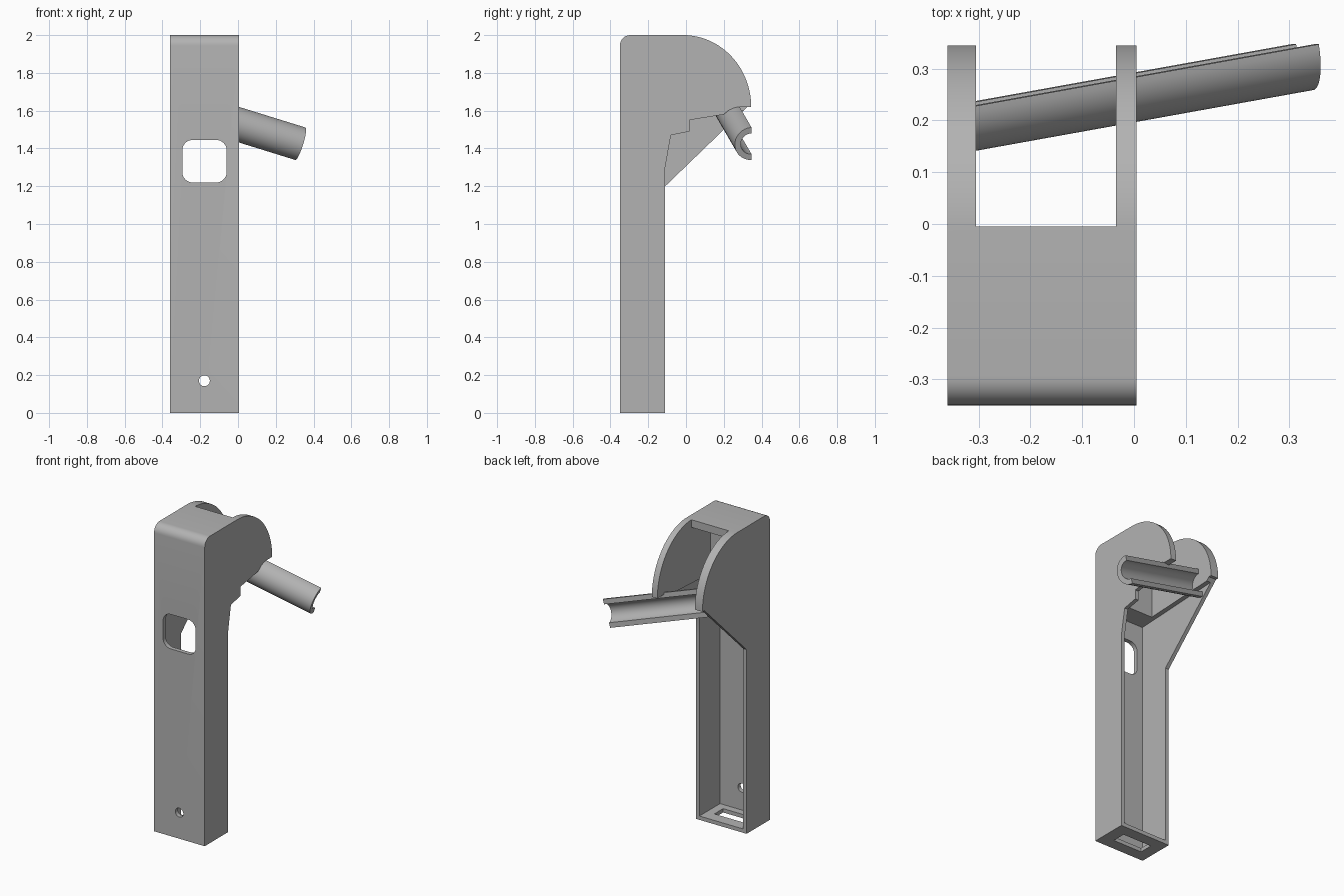
import bpy, bmesh, math
from mathutils import Vector

cube = bpy.data.objects.get("Cube")
if cube:
    bpy.data.objects.remove(cube, do_unlink=True)

grey = bpy.data.materials.new("plain_grey")
grey.use_nodes = True
grey.diffuse_color = (0.45, 0.45, 0.45, 1)
grey.node_tree.nodes["Principled BSDF"].inputs["Base Color"].default_value = (0.45, 0.45, 0.45, 1)


def finish(name, bm):
    bmesh.ops.recalc_face_normals(bm, faces=bm.faces)
    mesh = bpy.data.meshes.new(name)
    bm.to_mesh(mesh)
    bm.free()
    mesh.materials.append(grey)
    obj = bpy.data.objects.new(name, mesh)
    bpy.context.collection.objects.link(obj)
    return obj


def prism(name, loop, offset):
    """Extrude a closed loop of 3D points along an offset."""
    bm = bmesh.new()
    face = bm.faces.new([bm.verts.new(p) for p in loop])
    new = bmesh.ops.extrude_face_region(bm, geom=[face])["geom"]
    bmesh.ops.translate(bm, vec=offset, verts=[v for v in new if isinstance(v, bmesh.types.BMVert)])
    return finish(name, bm)


def side_prism(name, x0, x1, yz):
    return prism(name, [(x0, y, z) for y, z in yz], (x1 - x0, 0, 0))


def box(name, x0, x1, y0, y1, z0, z1):
    return side_prism(name, x0, x1, [(y0, z0), (y1, z0), (y1, z1), (y0, z1)])


def arc(cx, cy, rx, ry, a0, a1, n):
    angles = [math.radians(a0 + (a1 - a0) * i / n) for i in range(n + 1)]
    return [(cx + rx * math.cos(a), cy + ry * math.sin(a)) for a in angles]


def cut(obj, cutter):
    mod = obj.modifiers.new(cutter.name, "BOOLEAN")
    mod.operation = "DIFFERENCE"
    mod.solver = "EXACT"
    mod.object = cutter
    bpy.context.view_layer.objects.active = obj
    bpy.ops.object.modifier_apply(modifier=mod.name)
    bpy.data.objects.remove(cutter, do_unlink=True)


# Column with rounded head
outline = [(-0.35, 0), (-0.11, 0), (-0.11, 1.2), (0.325, 1.62)]
outline += arc(-0.015, 1.62, 0.36, 0.38, 0, 90, 28)
outline += arc(-0.295, 1.945, 0.055, 0.055, 90, 180, 8)
body = side_prism("column_body", -0.36, 0.005, outline)

# Head chamber, open at the back and behind the roof
cut(body, side_prism("head_chamber", -0.305, -0.035, [
    (-0.2, 1.5), (0.5, 1.5), (0.5, 2.1), (-0.005, 2.1), (-0.005, 1.95), (-0.2, 1.95)]))

# Hollow column, open at the back
cut(body, side_prism("column_hollow", -0.335, -0.02, [
    (-0.322, 0.025), (0.5, 0.025), (0.5, 1.61), (-0.322, 1.57)]))

# Stepped lower edge of the wall the chute passes through
cut(body, side_prism("wall_step", -0.1, 0.1, [
    (-0.11, 1.2), (-0.11, 1.3), (-0.08, 1.47), (0.018, 1.49), (0.018, 1.55),
    (0.2, 1.58), (0.23, 1.605), (0.28, 1.62), (0.5, 1.62), (0.5, 1.2)]))

# Rounded window, screw hole and floor slot
window = []
for x, z, a in [(-0.115, 1.39, 0), (-0.24, 1.39, 90), (-0.24, 1.275, 180), (-0.115, 1.275, 270)]:
    window += arc(x, z, 0.055, 0.055, a, a + 90, 8)
cut(body, prism("window", [(x, -0.5, z) for x, z in window], (0, 0.3, 0)))
hole = arc(-0.178, 0.17, 0.029, 0.029, 0, 360, 28)[:-1]
cut(body, prism("screw_hole", [(x, -0.5, z) for x, z in hole], (0, 0.3, 0)))
cut(body, box("floor_slot", -0.285, -0.075, -0.275, -0.185, -0.1, 0.1))

# Half-pipe chute, open towards the back
axis = Vector((1, 0.18, -0.31)).normalized()
up = Vector((0.31, 0, 1)).normalized()
front = axis.cross(up).normalized()
if front.y > 0:
    front = -front
tip = Vector((0.33, 0.347, 1.425))
section = arc(0, 0, 0.09, 0.09, -90, 90, 24) + arc(0, 0, 0.058, 0.058, 90, -90, 24)
chute = prism("half_pipe_chute", [tip + front * a + up * b for a, b in section], axis * -0.8)
bm = bmesh.new()
bm.from_mesh(chute.data)
cutting = bmesh.ops.bisect_plane(
    bm, geom=bm.verts[:] + bm.edges[:] + bm.faces[:],
    plane_co=(-0.345, 0, 0), plane_no=(-1, 0, 0), clear_outer=True)
bm.to_mesh(chute.data)
bm.free()

for obj in (body, chute):
    bpy.ops.object.select_all(action="DESELECT")
    obj.select_set(True)
    bpy.context.view_layer.objects.active = obj
    bpy.ops.object.shade_smooth_by_angle(angle=math.radians(25))
